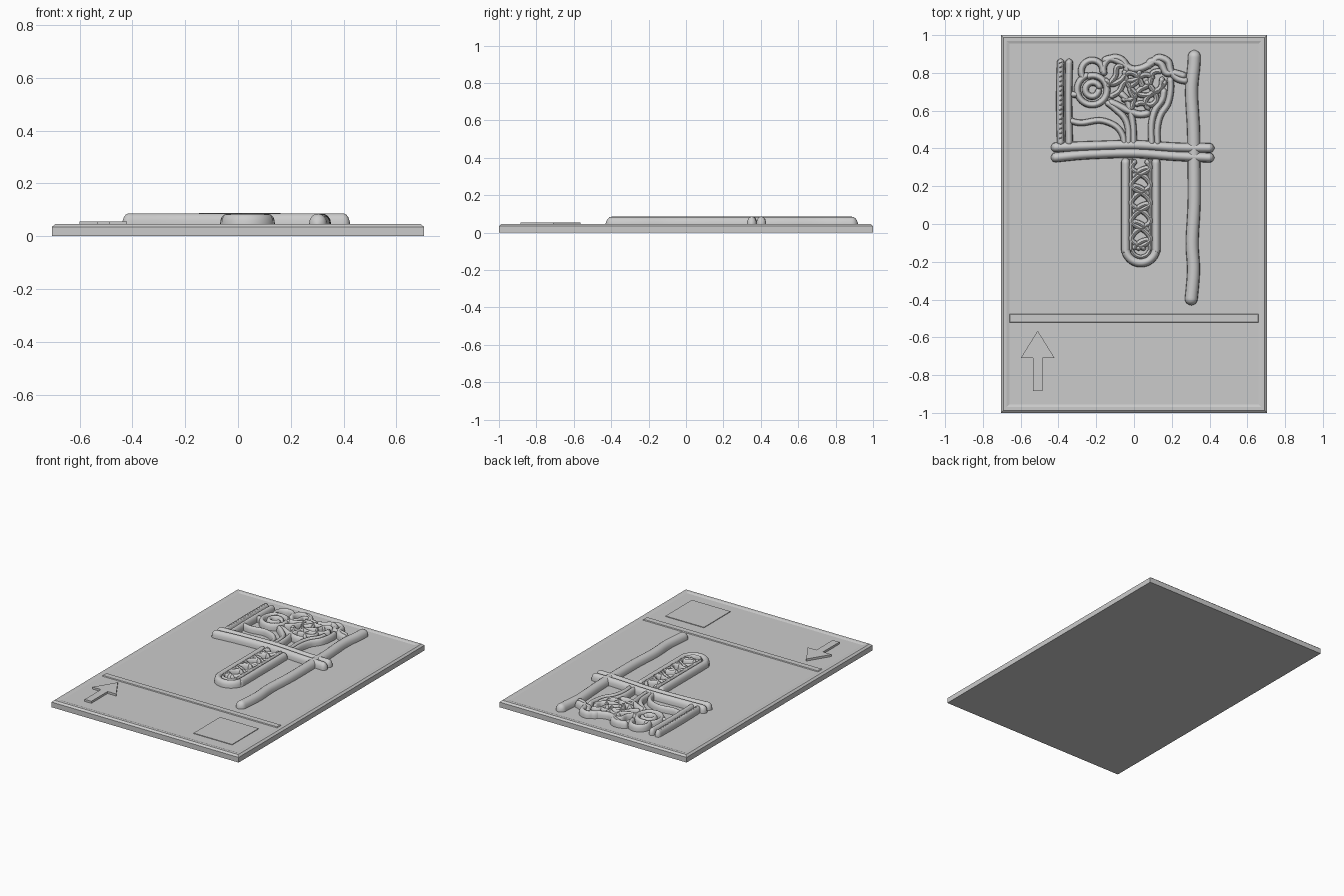
import bpy, bmesh, math
from mathutils import Vector

if "Cube" in bpy.data.objects:
    bpy.data.objects.remove(bpy.data.objects["Cube"])

FLOOR = 0.041


def finish(name, bm, angle=None):
    bmesh.ops.recalc_face_normals(bm, faces=bm.faces)
    me = bpy.data.meshes.new(name)
    bm.to_mesh(me)
    bm.free()
    ob = bpy.data.objects.new(name, me)
    bpy.context.collection.objects.link(ob)
    if angle:
        bpy.ops.object.select_all(action='DESELECT')
        bpy.context.view_layer.objects.active = ob
        ob.select_set(True)
        bpy.ops.object.shade_smooth_by_angle(angle=math.radians(angle))
    return ob


def loft(bm, rings):
    """Join closed rings of points and cap both ends."""
    vs = [[bm.verts.new(p) for p in r] for r in rings]
    n = len(vs[0])
    for a, b in zip(vs, vs[1:]):
        for i in range(n):
            bm.faces.new((a[i], a[(i + 1) % n], b[(i + 1) % n], b[i]))
    bm.faces.new(vs[0][::-1])
    bm.faces.new(vs[-1])


def slab(name, outline, z0, z1, inset=0.0):
    bm = bmesh.new()
    c = sum((Vector(p) for p in outline), Vector((0, 0))) / len(outline)
    top = []
    for p in outline:
        d = Vector(p) - c
        top.append((p[0] - math.copysign(inset, d.x), p[1] - math.copysign(inset, d.y), z1))
    loft(bm, [[(x, y, z0) for x, y in outline], top])
    return finish(name, bm)


def smooth_path(pts, step=0.008):
    """Catmull-Rom path resampled at an even spacing."""
    p = [Vector(q) for q in pts]
    p = [2 * p[0] - p[1]] + p + [2 * p[-1] - p[-2]]
    fine = []
    for a, b, c, d in zip(p, p[1:], p[2:], p[3:]):
        for k in range(24):
            t = k / 24
            fine.append(0.5 * (2 * b + (c - a) * t + (2 * a - 5 * b + 4 * c - d) * t * t
                               + (3 * b - a - 3 * c + d) * t ** 3))
    fine.append(p[-2])
    dist = [0.0]
    for a, b in zip(fine, fine[1:]):
        dist.append(dist[-1] + (b - a).length)
    n = max(6, round(dist[-1] / step))
    out, j = [], 0
    for i in range(n + 1):
        s = dist[-1] * i / n
        while j < len(dist) - 2 and dist[j + 1] < s:
            j += 1
        f = (s - dist[j]) / max(dist[j + 1] - dist[j], 1e-9)
        out.append(fine[j].lerp(fine[j + 1], min(f, 1)))
    return out, dist[-1]


def strand(bm, pts, r, h):
    """Half-round raised cord with rounded ends."""
    path, length = smooth_path(pts)
    rings, n = [], len(path) - 1
    for i, p in enumerate(path):
        t = (path[min(i + 1, n)] - path[max(i - 1, 0)]).normalized()
        side = Vector((-t.y, t.x))
        d = min(i, n - i) * length / n
        u = max(0.0, 1 - d / r)
        s = max(0.2, math.sqrt(1 - u * u))
        ring = [(*(p + side * r * s), FLOOR - 0.008)]
        for k in range(9):
            a = math.pi * k / 8
            q = p + side * r * s * math.cos(a)
            ring.append((q.x, q.y, FLOOR + h * s * math.sin(a) ** 0.8 if 0 < k < 8 else FLOOR))
        ring.append((*(p - side * r * s), FLOOR - 0.008))
        rings.append(ring)
    loft(bm, rings)


def relief(name, paths, r, h):
    bm = bmesh.new()
    for p in paths:
        strand(bm, p, r, h)
    return finish(name, bm, 50)


def arc(cx, cy, r0, r1, a0, a1, n=14):
    out = []
    for i in range(n + 1):
        f = i / n
        a = math.radians(a0 + (a1 - a0) * f)
        r = r0 + (r1 - r0) * f
        out.append((cx + r * math.cos(a), cy + r * math.sin(a)))
    return out


def rect(x0, y0, x1, y1):
    return [(x0, y0), (x1, y0), (x1, y1), (x0, y1)]


# Plate with chamfered rim
bm = bmesh.new()
loft(bm, [[(x, y, z) for x, y in rect(-w, -l, w, l)] for w, l, z in
          [(.705, 1, 0), (.705, 1, .035), (.692, .987, .046), (.675, .97, .046), (.66, .955, FLOOR)]])
finish("plate", bm)

# Lower panel: divider, square, arrow
slab("panel_divider", rect(-.668, -.53, .668, -.468), .03, .046, .012)
slab("panel_square", rect(.285, -.885, .575, -.6), .03, .045)
slab("panel_arrow", [(-.51, -.565), (-.60, -.71), (-.535, -.71), (-.535, -.885),
                     (-.485, -.885), (-.485, -.71), (-.42, -.71)], .03, .055)

# Long staff and paired crossbars
relief("long_staff", [[(.32, .92), (.317, .84), (.305, .7), (.315, .5), (.318, .3),
                       (.318, .1), (.308, -.1), (.315, -.25), (.30, -.43)]], .034, .044)
relief("crossbars", [[(-.44, .405), (-.25, .412), (0, .418), (.22, .405), (.425, .402)],
                     [(-.44, .35), (-.25, .368), (0, .375), (.22, .36), (.425, .35)]], .026, .045)

# Banner poles with cord texture, and banner lower edge
relief("banner_poles", [[(x, .875), (x - .004, .65), (x, .41)] for x in (-.388, -.343)], .02, .043)
relief("pole_wrapping", [[(-.402, y), (-.388, y + .006), (-.376, y + .012)]
                         for y in [.45 + .025 * i for i in range(17)]], .008, .045)
relief("banner_edge", [[(-.35, .55), (-.28, .535), (-.18, .548), (-.10, .52), (-.06, .47), (-.05, .41)],
                       [(-.34, .69), (-.31, .685), (-.28, .70)]], .017, .041)

# Handle: nested rounded outlines and a woven lattice
cx, yb = .036, -.125
relief("handle_rim_outer", [[(cx - .08, .35), (cx - .08, .1)] + arc(cx, yb, .08, .08, 180, 360)
                            + [(cx + .08, .1), (cx + .08, .35)]], .024, .043)
relief("handle_rim_inner", [[(cx - .05, .35), (cx - .05, .1)] + arc(cx, yb, .05, .05, 180, 360)
                            + [(cx + .05, .1), (cx + .05, .35)]], .012, .043)
weave = []
for sgn in (1, -1):
    weave.append([(cx + sgn * .055 * math.sin(i * math.pi / 2 + .5), .34 - .0475 * i) for i in range(11)])
for i in range(5):
    s = 1 if i % 2 else -1
    weave.append([(cx - s * .05, .30 - .095 * i), (cx, .285 - .095 * i), (cx + s * .05, .245 - .095 * i)])
relief("handle_lattice", weave, .015, .045)

# Trunk: paired strands fanning into the crown
relief("trunk", [[(-.03, .41), (-.03, .5), (-.05, .56), (-.10, .61), (-.15, .65)],
                 [(-.002, .41), (-.005, .52), (-.02, .60), (-.04, .66), (-.08, .70)],
                 [(.095, .41), (.092, .52), (.11, .6), (.15, .66), (.16, .72)],
                 [(.125, .41), (.123, .5), (.14, .575), (.18, .64), (.195, .72), (.19, .78)]], .018, .042)

# Crown: large scroll and outer loops
relief("crown_scroll", [arc(-.22, .71, .082, .075, 100, 480, 24),
                        arc(-.22, .71, .042, .032, 0, 380, 20),
                        arc(-.22, .81, .055, .06, -20, 230),
                        arc(-.10, .82, .062, .062, 215, -20)], .018, .043)
relief("crown_outline", [[(-.17, .86), (-.12, .875), (-.06, .85), (-.01, .82), (.04, .825), (.09, .85),
                          (.13, .88), (.18, .86), (.195, .81), (.23, .77), (.29, .755)],
                         [(.07, .82), (.09, .86), (.14, .85), (.17, .80), (.21, .80), (.28, .78)],
                         [(-.14, .65), (-.09, .63), (-.03, .60), (.03, .58), (.09, .59)]], .02, .043)
# Crown: interlaced inner strands
relief("crown_weave", [[(-.16, .77), (-.12, .74), (-.07, .76), (-.03, .80), (.02, .78), (.05, .72)],
                       [(-.13, .67), (-.08, .70), (-.05, .75), (0, .76), (.06, .79), (.11, .77)],
                       [(-.05, .82), (-.04, .76), (0, .70), (.06, .68), (.12, .70), (.17, .76)],
                       [(-.07, .66), (-.01, .66), (.03, .71), (.08, .74), (.10, .80), (.15, .81)],
                       [(0, .63), (.04, .64), (.09, .63), (.12, .66), (.10, .71), (.06, .76)],
                       [(-.15, .72), (-.10, .78), (-.09, .83), (-.05, .84)],
                       [(-.02, .60), (0, .66), (-.02, .72), (.02, .76), (.03, .82)],
                       [(.08, .60), (.06, .65), (.09, .69), (.14, .72), (.15, .78)]], .015, .046)
